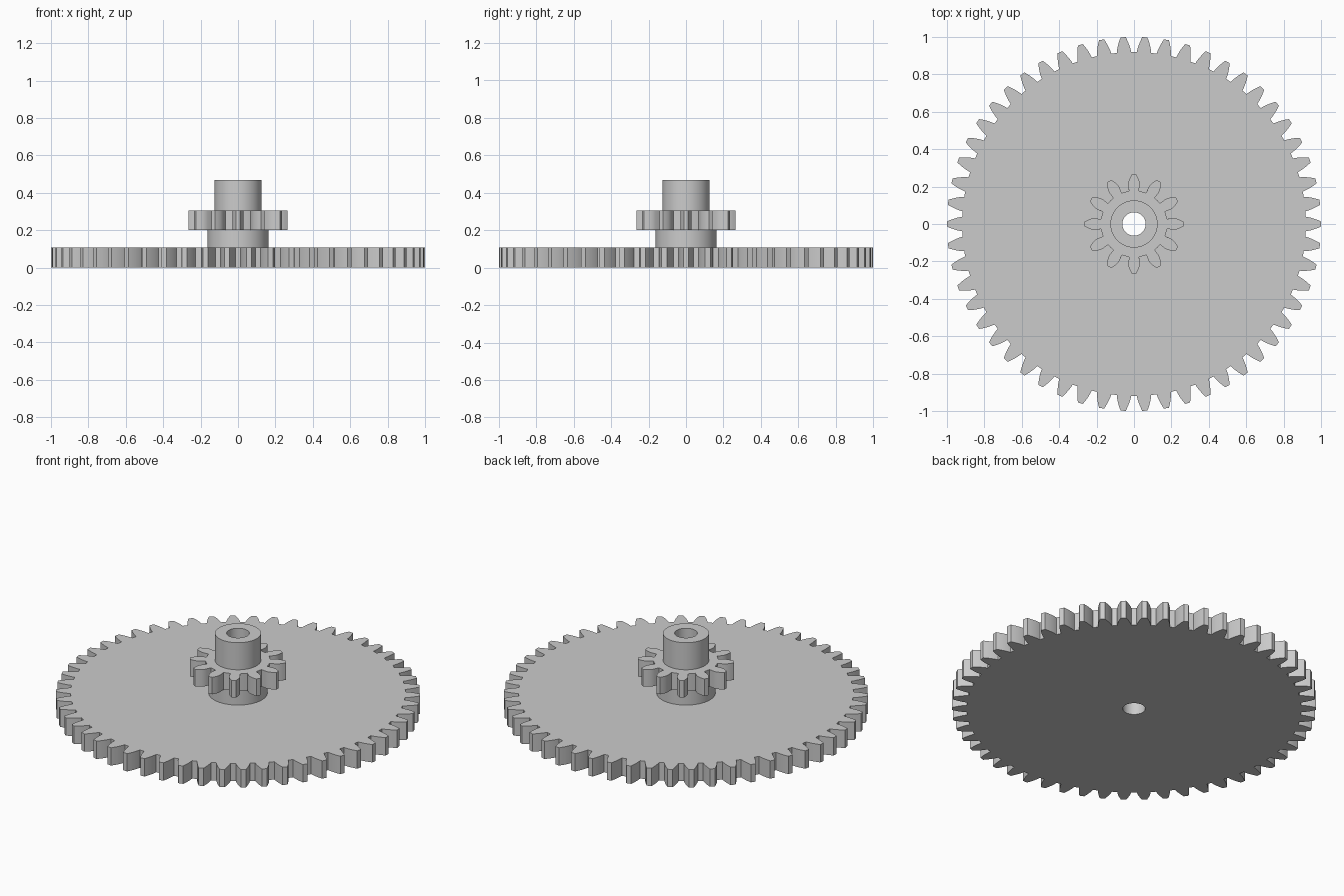
import bpy
import bmesh
from math import acos, cos, sin, tan, pi, radians

cube = bpy.data.objects.get("Cube")
if cube:
    bpy.data.objects.remove(cube, do_unlink=True)

grey = bpy.data.materials.new("light grey plastic")
grey.use_nodes = True
colour = (0.6, 0.6, 0.6, 1)
grey.diffuse_color = colour
grey.node_tree.nodes["Principled BSDF"].inputs["Base Color"].default_value = colour

BORE = 0.062
PRESSURE = radians(20)


def circle(radius, count=96):
    return [(radius * cos(2 * pi * i / count), radius * sin(2 * pi * i / count))
            for i in range(count)]


def gear_outline(teeth, root, pitch, tip, steps=6):
    """Involute teeth, with one tooth centred on +x."""
    base = pitch * cos(PRESSURE)

    def half_angle(r):
        a = acos(min(1, base / r))
        return pi / (2 * teeth) + tan(PRESSURE) - PRESSURE - (tan(a) - a)

    radii = [root + (tip - root) * i / steps for i in range(steps + 1)]
    flank = [(r, -half_angle(r)) for r in radii]
    tooth = flank + [(tip, 0)] + [(r, -a) for r, a in reversed(flank)]
    tooth.append((root, pi / teeth))
    points = []
    for t in range(teeth):
        turn = 2 * pi * t / teeth
        points += [(r * cos(a + turn), r * sin(a + turn)) for r, a in tooth]
    return points


def bored_prism(name, outline, bottom, top):
    """Upright prism with a round bore through its middle."""
    bm = bmesh.new()
    n = len(outline)
    start = outline[0]
    # Inner ring shares the outline's point count and starting direction
    shift = -acos(start[0] / (start[0] ** 2 + start[1] ** 2) ** 0.5) if start[1] < 0 else 0
    bore = [(BORE * cos(shift + 2 * pi * i / n), BORE * sin(shift + 2 * pi * i / n))
            for i in range(n)]
    loops = [(outline, bottom), (outline, top), (bore, top), (bore, bottom)]
    rings = [[bm.verts.new((x, y, z)) for x, y in pts] for pts, z in loops]
    for k in range(4):
        a, b = rings[k], rings[(k + 1) % 4]
        for i in range(n):
            j = (i + 1) % n
            bm.faces.new((a[i], a[j], b[j], b[i]))
    bmesh.ops.recalc_face_normals(bm, faces=bm.faces)
    mesh = bpy.data.meshes.new(name)
    bm.to_mesh(mesh)
    bm.free()
    mesh.materials.append(grey)
    obj = bpy.data.objects.new(name, mesh)
    bpy.context.collection.objects.link(obj)
    bpy.ops.object.select_all(action='DESELECT')
    obj.select_set(True)
    bpy.context.view_layer.objects.active = obj
    bpy.ops.object.shade_smooth_by_angle(angle=radians(25))
    return obj


# Stacked parts, from the bottom up
bored_prism("large_gear", gear_outline(54, 0.919, 0.964, 1.0), 0, 0.108)
bored_prism("lower_hub", circle(0.162), 0.108, 0.202)
bored_prism("pinion_gear", gear_outline(12, 0.178, 0.227, 0.265), 0.202, 0.305)
bored_prism("upper_sleeve", circle(0.126), 0.305, 0.469)
